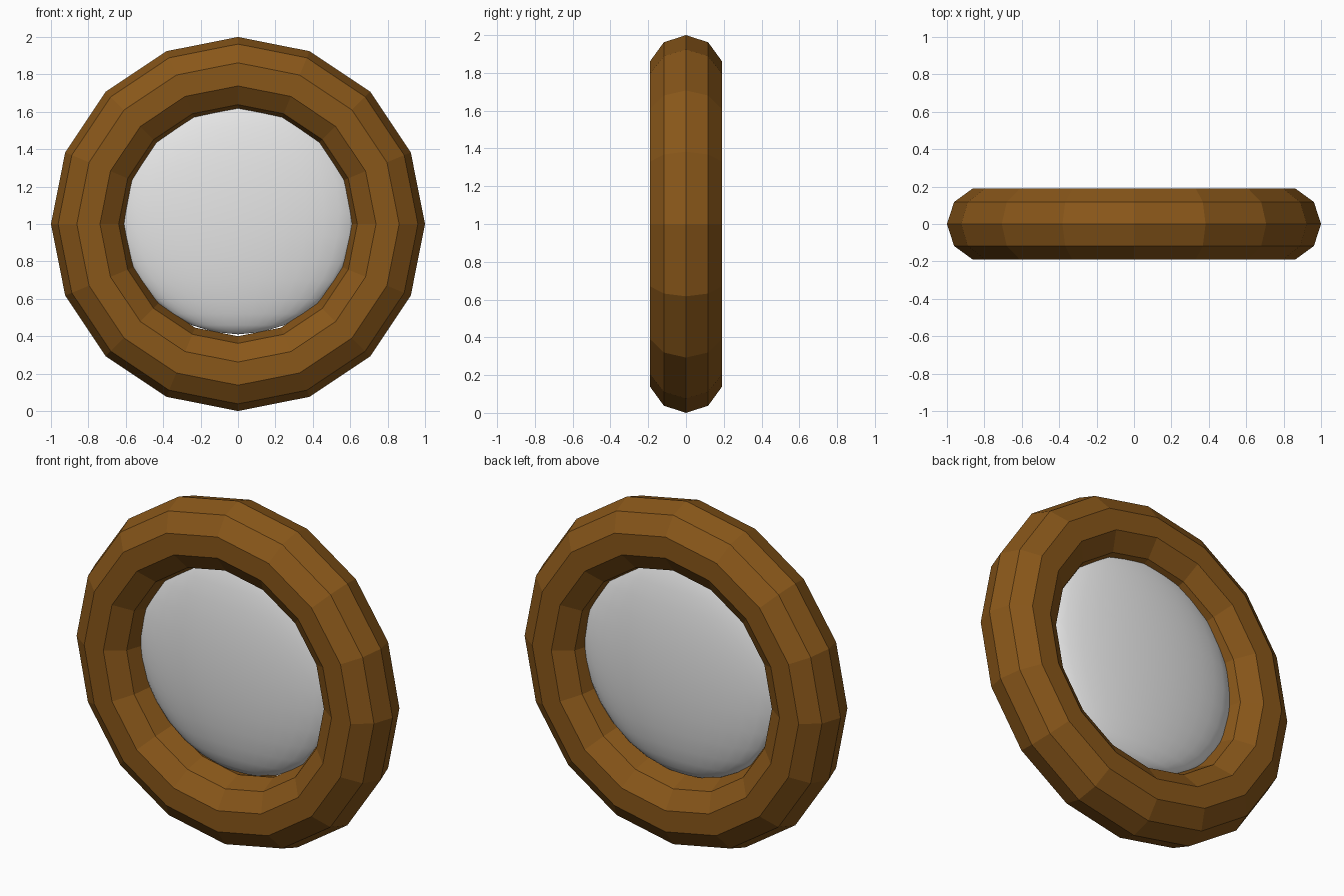
import bpy
import math

if "Cube" in bpy.data.objects:
    bpy.data.objects.remove(bpy.data.objects["Cube"])


def material(name, rgb):
    m = bpy.data.materials.new(name)
    m.diffuse_color = (*rgb, 1.0)
    m.use_nodes = True
    m.node_tree.nodes["Principled BSDF"].inputs["Base Color"].default_value = m.diffuse_color
    return m


wood = material("brown wood", (0.25, 0.095, 0.01))
glass = material("pale grey glass", (0.8, 0.8, 0.8))

# Low-poly round frame, standing upright
bpy.ops.mesh.primitive_torus_add(major_segments=16, minor_segments=10,
                                 major_radius=0.8, minor_radius=0.2,
                                 location=(0, 0, 1), rotation=(math.pi / 2, 0, 0))
frame = bpy.context.object
frame.name = "round_frame"
frame.data.materials.append(wood)
bpy.ops.object.shade_flat()

# Thin smooth lens filling the opening, its rim sunk into the frame
bpy.ops.mesh.primitive_uv_sphere_add(segments=32, ring_count=16, radius=1,
                                     location=(0, 0.015, 1.06))
lens = bpy.context.object
lens.name = "window_pane"
lens.scale = (0.65, 0.14, 0.65)
bpy.ops.object.transform_apply(location=False, rotation=False, scale=True)
lens.data.materials.append(glass)
bpy.ops.object.shade_smooth()
